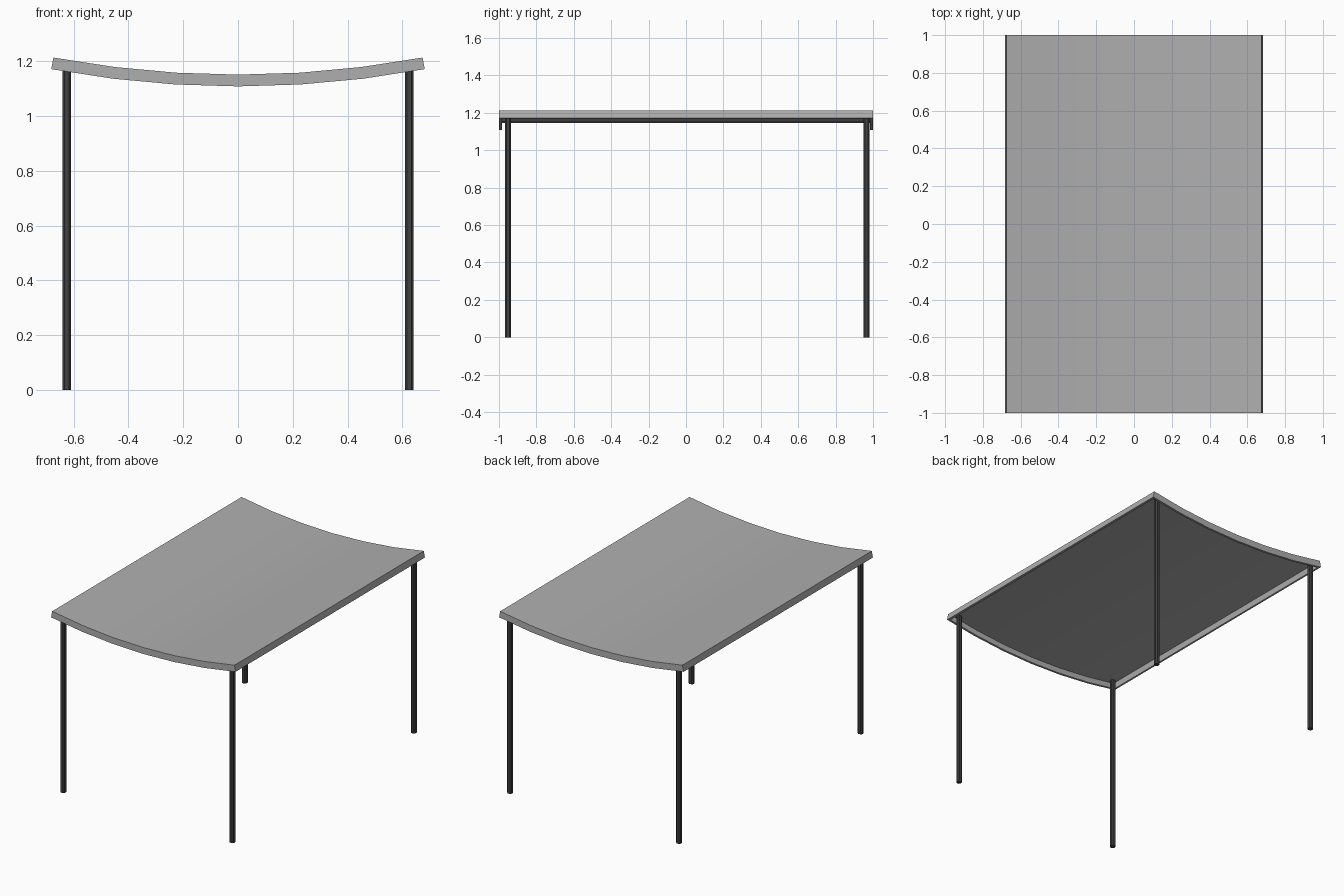
import bpy, bmesh, math
from mathutils import Vector

if "Cube" in bpy.data.objects:
    bpy.data.objects.remove(bpy.data.objects["Cube"])


def material(name, v):
    m = bpy.data.materials.new(name)
    m.diffuse_color = (v, v, v, 1)
    m.use_nodes = True
    m.node_tree.nodes["Principled BSDF"].inputs["Base Color"].default_value = m.diffuse_color
    return m


grey = material("light grey", 0.43)
dark = material("dark grey", 0.053)


def make_object(name, bm, mat):
    bmesh.ops.recalc_face_normals(bm, faces=bm.faces[:])
    me = bpy.data.meshes.new(name)
    bm.to_mesh(me)
    bm.free()
    me.materials.append(mat)
    ob = bpy.data.objects.new(name, me)
    bpy.context.collection.objects.link(ob)
    return ob


# Sagging tabletop: arc profile swept along y, hollowed from below
R, DEPTH, SKIN, LIP, SEG = 3.68, 0.043, 0.006, 0.015, 6
ZC = 1.151 + R
HALF = math.asin(0.674 / R)


def arc(radius):
    angles = [HALF * (2 * i / SEG - 1) for i in range(SEG + 1)]
    return [(radius * math.sin(a), ZC - radius * math.cos(a)) for a in angles]


bm = bmesh.new()
profile = arc(R) + arc(R + DEPTH)
front = [bm.verts.new((x, -1, z)) for x, z in profile]
back = [bm.verts.new((x, 1, z)) for x, z in profile]
n = SEG + 1
bottom = []
for i in range(SEG):
    bm.faces.new((front[i], front[i + 1], back[i + 1], back[i]))
    bottom.append(bm.faces.new((front[n + i], back[n + i], back[n + i + 1], front[n + i + 1])))
    for s in (front, back):
        bm.faces.new((s[i], s[i + 1], s[n + i + 1], s[n + i]))
for i in (0, SEG):
    bm.faces.new((front[i], back[i], back[n + i], front[n + i]))
bmesh.ops.recalc_face_normals(bm, faces=bm.faces[:])

# Lip around the underside, recess pushed up to a thin skin
bmesh.ops.inset_region(bm, faces=bottom, thickness=LIP, use_even_offset=True)
ext = bmesh.ops.extrude_face_region(bm, geom=bottom)
bmesh.ops.delete(bm, geom=[f for f in bottom if f.is_valid], context='FACES')
for v in [g for g in ext["geom"] if isinstance(g, bmesh.types.BMVert)]:
    d = Vector((v.co.x, v.co.z - ZC))
    d = d.normalized() * (R + SKIN)
    v.co.x, v.co.z = d.x, d.y + ZC
top = make_object("tabletop", bm, grey)
bpy.context.view_layer.objects.active = top
top.select_set(True)
bpy.ops.object.shade_smooth_by_angle(angle=math.radians(30))
top.select_set(False)

# Four slim chamfered legs
LEG_TOP = 1.195
for yname, y in (("front", -0.952), ("back", 0.965)):
    for xname, x in (("left", -0.625), ("right", 0.625)):
        bm = bmesh.new()
        ring = []
        for sx, sy in ((1, 1), (-1, 1), (-1, -1), (1, -1)):
            pts = [(sx * 0.0155, sy * 0.0085), (sx * 0.0085, sy * 0.0155)]
            ring += pts if sx * sy > 0 else pts[::-1]
        low = bm.faces.new([bm.verts.new((x + a, y + b, 0)) for a, b in ring])
        ext = bmesh.ops.extrude_face_region(bm, geom=[low], use_keep_orig=True)
        for v in [g for g in ext["geom"] if isinstance(g, bmesh.types.BMVert)]:
            v.co.z = LEG_TOP
        make_object(f"{yname}_{xname}_leg", bm, dark)
